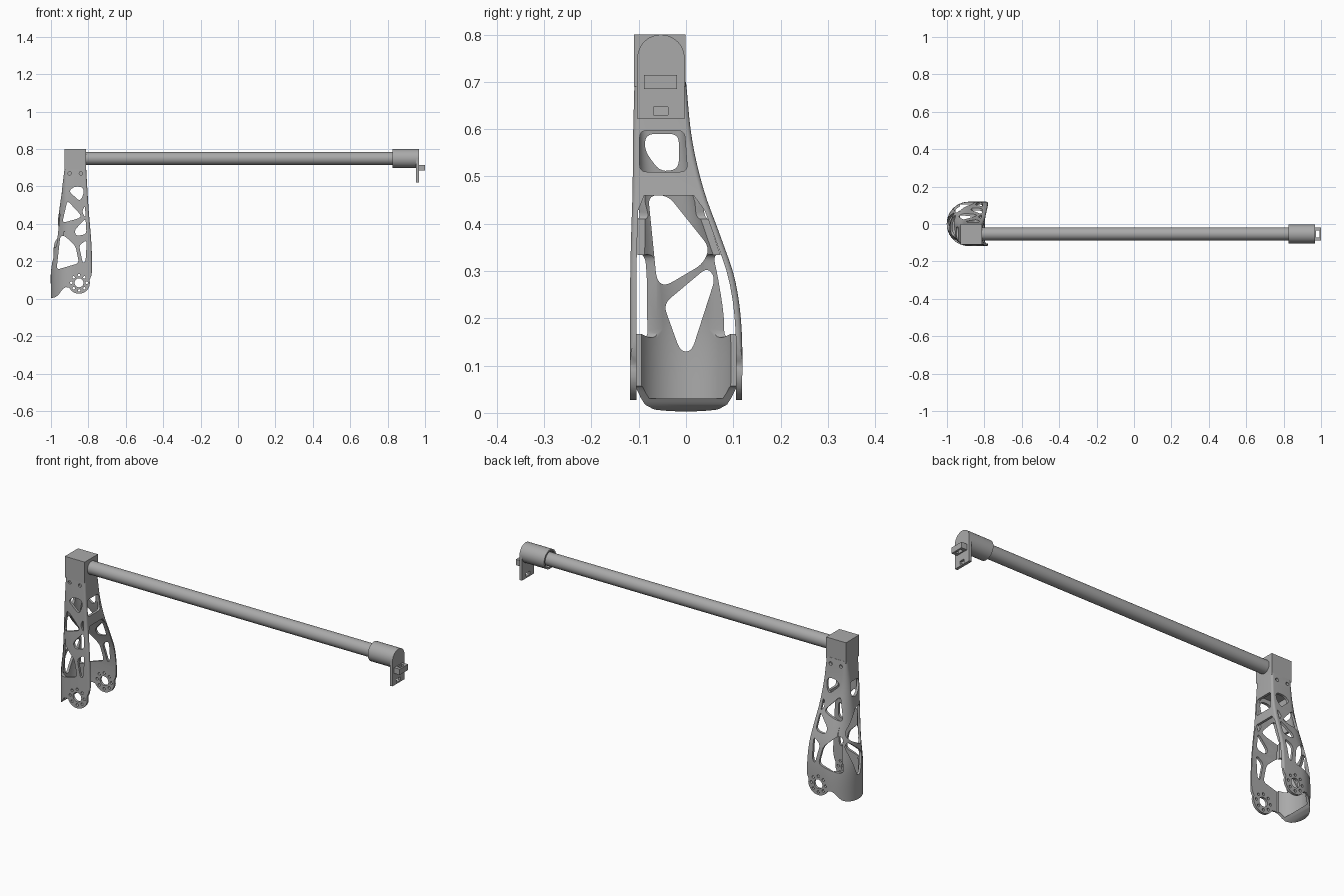
import bpy, bmesh, math
from mathutils import Vector

if "Cube" in bpy.data.objects:
    bpy.data.objects.remove(bpy.data.objects["Cube"])

grey = bpy.data.materials.new("plain grey")
grey.use_nodes = True
COLOUR = (0.4, 0.4, 0.4, 1)
grey.diffuse_color = COLOUR
grey.node_tree.nodes["Principled BSDF"].inputs["Base Color"].default_value = COLOUR


def make(name, bm):
    bmesh.ops.recalc_face_normals(bm, faces=bm.faces)
    me = bpy.data.meshes.new(name)
    bm.to_mesh(me)
    bm.free()
    me.materials.append(grey)
    ob = bpy.data.objects.new(name, me)
    bpy.context.collection.objects.link(ob)
    return ob


def skin(name, rings):
    """Closed solid through a list of equal-length rings."""
    bm = bmesh.new()
    vs = [[bm.verts.new(p) for p in ring] for ring in rings]
    n = len(vs[0])
    for a, b in zip(vs, vs[1:]):
        for i in range(n):
            j = (i + 1) % n
            bm.faces.new((a[i], a[j], b[j], b[i]))
    bm.faces.new(vs[0])
    bm.faces.new(vs[-1])
    return make(name, bm)


def prism(name, pts, axis, lo, hi):
    """Extrude a 2D outline along x or y; outlines are (y, z) or (x, z)."""
    place = (lambda p, d: (d, p[0], p[1])) if axis == "x" else (lambda p, d: (p[0], d, p[1]))
    return skin(name, [[place(p, d) for p in pts] for d in (lo, hi)])


def rounded(pts, r=0.02, n=5):
    out = []
    for i, p in enumerate(pts):
        p = Vector(p)
        a, b = Vector(pts[i - 1]) - p, Vector(pts[(i + 1) % len(pts)]) - p
        s = p + a.normalized() * min(r, a.length * 0.45)
        e = p + b.normalized() * min(r, b.length * 0.45)
        for k in range(n + 1):
            t = k / n
            out.append(s * (1 - t) ** 2 + p * 2 * t * (1 - t) + e * t * t)
    return out


def circle(cx, cz, r, n=20):
    return [(cx + r * math.cos(math.tau * k / n), cz + r * math.sin(math.tau * k / n)) for k in range(n)]


def box(name, x, y, z):
    return prism(name, [(y[0], z[0]), (y[1], z[0]), (y[1], z[1]), (y[0], z[1])], "x", *x)


def cut(ob, cutter):
    mod = ob.modifiers.new("cut", "BOOLEAN")
    mod.operation, mod.solver, mod.object = "DIFFERENCE", "EXACT", cutter
    me = bpy.data.meshes.new_from_object(ob.evaluated_get(bpy.context.evaluated_depsgraph_get()))
    ob.modifiers.clear()
    ob.data = me
    bpy.data.objects.remove(cutter)


def smooth(ob, angle=30):
    bpy.ops.object.select_all(action="DESELECT")
    ob.select_set(True)
    bpy.context.view_layer.objects.active = ob
    bpy.ops.object.shade_smooth_by_angle(angle=math.radians(angle))


# Leg section by height: z, left, right, front, back, outer corner radius
KEYS = [
    (0, -1, -.78, -.118, .118, .117),
    (.17, -1, -.78, -.118, .118, .117),
    (.28, -.984, -.783, -.118, .104, .107),
    (.376, -.97, -.79, -.116, .072, .085),
    (.47, -.956, -.798, -.113, .038, .058),
    (.577, -.942, -.805, -.112, .013, .035),
    (.7, -.927, -.812, -.109, 0, .015),
]


def section(z):
    i = max(k for k in range(len(KEYS) - 1) if KEYS[k][0] <= z or k == 0)
    p, q = KEYS[i], KEYS[i + 1]
    before, after = KEYS[max(i - 1, 0)], KEYS[min(i + 2, len(KEYS) - 1)]
    h = q[0] - p[0]
    t = (z - p[0]) / h
    res = []
    for c in range(1, 6):
        m0 = (q[c] - before[c]) / (q[0] - before[0]) * h
        m1 = (after[c] - p[c]) / (after[0] - p[0]) * h
        res.append((2 * t**3 - 3 * t**2 + 1) * p[c] + (t**3 - 2 * t**2 + t) * m0
                   + (3 * t**2 - 2 * t**3) * q[c] + (t**3 - t**2) * m1)
    return res


def ring(z, inset):
    x0, x1, y0, y1, r = section(z)
    x0, x1, y0, y1 = x0 + inset, x1 - inset, y0 + inset, y1 - inset
    r = min(max(r - inset, .004), (y1 - y0) / 2 - .0005)
    s = max(.01 - inset, .003)
    pts = []
    for cx, cy, rad, start in ((x1 - s, y1 - s, s, 0), (x0 + r, y1 - r, r, 90),
                               (x0 + r, y0 + r, r, 180), (x1 - s, y0 + s, s, 270)):
        for k in range(11):
            a = math.radians(start + k * 9)
            pts.append((cx + rad * math.cos(a), cy + rad * math.sin(a), z))
    return pts


def loft(name, z0, z1, inset, n=28):
    return skin(name, [ring(z0 + (z1 - z0) * k / n, inset) for k in range(n + 1)])


# Hollow leg shell
WALL = .013
leg = loft("leg_shell", 0, .7, 0)
cut(leg, loft("cavity", .03, .62, WALL))

# Arched opening on the inner side
levels = [-.05 + .51 * k / 16 for k in range(17)]
arch = [(section(max(z, 0))[2] + WALL, z) for z in levels]
arch += [(section(max(z, 0))[3] - WALL, z) for z in reversed(levels)]
arch[16], arch[17] = (arch[16][0] + .012, .46), (arch[17][0] - .012, .46)
cut(leg, prism("arch", arch, "x", -.93, -.6))

# Lower edge with round joint lugs
LUG = (-.85, .085)
edge = [(-1.1, -.1), (-1.1, .003), (-1, .003), (-.98, .007), (-.962, .018), (-.948, .037),
        (-.935, .054), (-.92, .062), (-.907, .06)]
for k in range(21):
    a = math.radians(205 + k * 8.5)
    edge.append((LUG[0] + .058 * math.cos(a), LUG[1] + .058 * math.sin(a)))
edge += [(-.785, .12), (-.779, .155), (-.7, .155), (-.7, -.1)]
cut(leg, prism("edge", edge, "y", -.3, .3))

# Truss windows, screw holes and lug holes in the front and back plates
windows = [
    [(-.905, .575), (-.875, .6), (-.828, .597), (-.825, .56), (-.845, .52)],
    [(-.912, .525), (-.838, .445), (-.85, .43), (-.94, .405)],
    [(-.818, .5), (-.815, .43), (-.835, .465)],
    [(-.815, .43), (-.875, .365), (-.865, .335), (-.81, .345)],
    [(-.95, .335), (-.925, .335), (-.868, .28), (-.85, .19), (-.97, .155)],
    [(-.808, .315), (-.85, .285), (-.83, .19), (-.815, .2)],
]
holes = [rounded(w) for w in windows]
holes += [circle(x, .67, .009, 14) for x in (-.9, -.84)]
holes.append(circle(*LUG, .024, 24))
for k in range(8):
    a = math.tau * k / 8
    holes.append(circle(LUG[0] + .041 * math.cos(a), LUG[1] + .041 * math.sin(a), .007, 12))
for outline in holes:
    small = outline[0][1] > .64
    cut(leg, prism("hole", outline, "y", -.3, -.1 if small else -.06))
    cut(leg, prism("hole", outline, "y", -.012 if small else -.04, .3))

# Windows in the curved outer wall and the inner top wall
outer = [
    [(-.085, .59), (-.015, .59), (-.015, .515), (-.055, .51), (-.088, .555)],
    [(-.08, .46), (-.038, .46), (.05, .35), (.036, .315), (-.044, .268), (-.062, .28)],
    [(-.048, .23), (.045, .308), (.062, .285), (.012, .13), (-.012, .13)],
]
for w in outer:
    cut(leg, prism("hole", rounded(w), "x", -1.1, -.88))
cut(leg, prism("hole", rounded([(-.098, .51), (.003, .51), (-.003, .597), (-.098, .597)], .015), "x", -.88, -.6))
smooth(leg, 35)

# Corner block and long tube
box("corner_block", (-.927, -.812), (-.11, -.001), (.69, .8))
AXIS = (-.053, .75)
tube = prism("cross_tube", circle(*AXIS, .034, 40), "x", -.83, .86)
smooth(tube)

# End cap with a socket around the tube
cap = prism("end_cap", circle(*AXIS, .05, 48), "x", .825, .967)
cut(cap, prism("socket", circle(*AXIS, .041, 40), "x", .8, .85))
smooth(cap)

# Hanging tab with a slot, and a loop-shaped peg
cy, cz = AXIS
tab_outline = [(cy - .05, .622), (cy + .05, .622)]
tab_outline += [(cy + .05 * math.cos(math.pi * k / 24), cz + .05 * math.sin(math.pi * k / 24)) for k in range(25)]
tab = prism("end_tab", tab_outline, "x", .953, .9675)
cut(tab, box("slot", (.9, 1), (-.069, -.038), (.63, .647)))
peg = box("end_peg", (.967, 1), (-.089, -.019), (.685, .715))
cut(peg, box("peg_hole", (.974, .991), (-.072, -.036), (.6, .8)))
